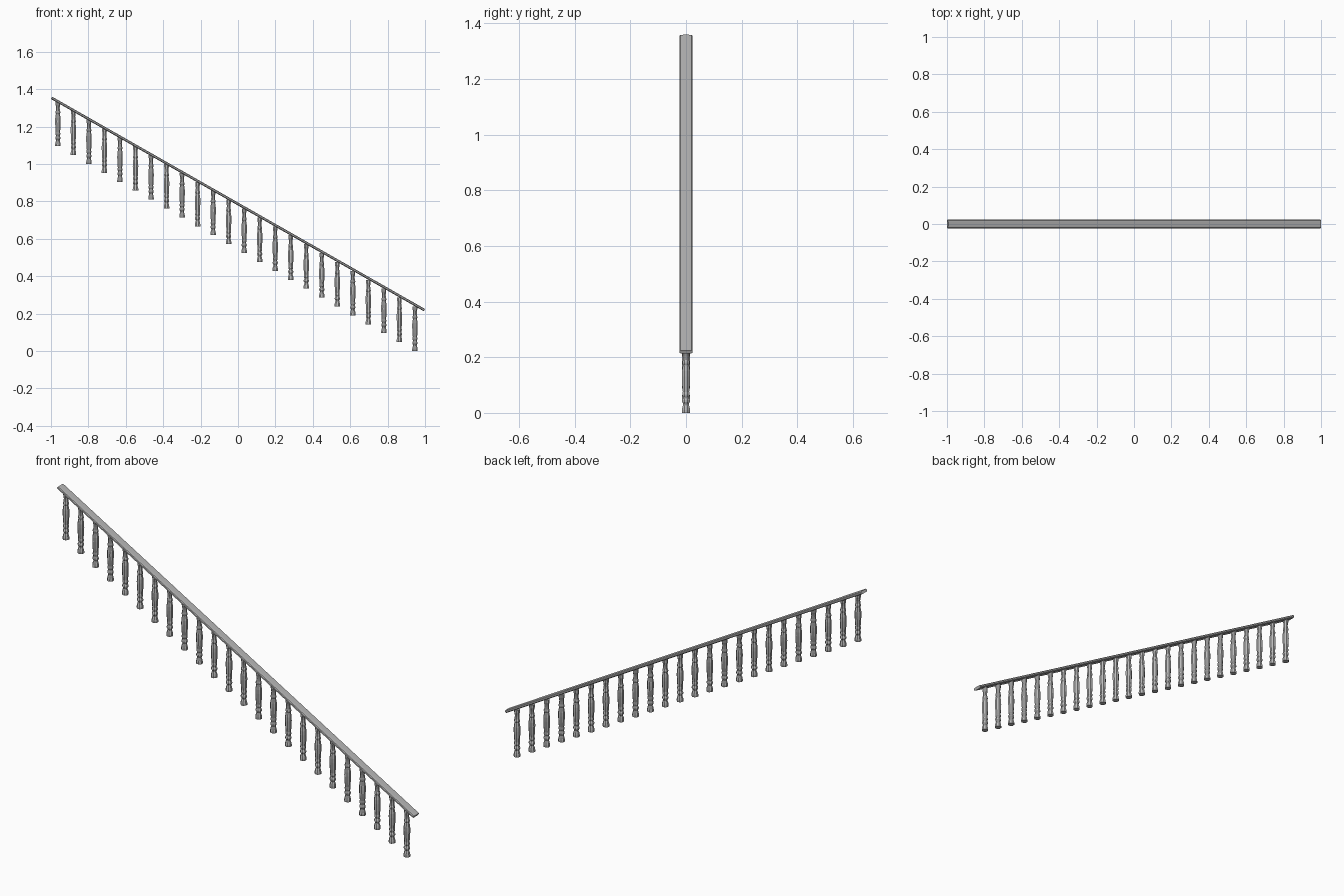
import bpy, bmesh, math

if "Cube" in bpy.data.objects:
    bpy.data.objects.remove(bpy.data.objects["Cube"])

COUNT, SIDES = 24, 8
X0, X1, Z0 = -0.963, 0.946, 1.095
ANGLE = math.radians(29.65)
THICK = 0.014

grey = bpy.data.materials.new("dark_grey")
grey.diffuse_color = (0.5, 0.5, 0.5, 1)
grey.use_nodes = True
grey.node_tree.nodes["Principled BSDF"].inputs["Base Color"].default_value = grey.diffuse_color

def finish(name, bm):
    bmesh.ops.recalc_face_normals(bm, faces=bm.faces)
    me = bpy.data.meshes.new(name)
    bm.to_mesh(me)
    bm.free()
    me.materials.append(grey)
    ob = bpy.data.objects.new(name, me)
    bpy.context.collection.objects.link(ob)
    return ob

# turned faceted baluster, profile as (radius, height)
profile = [(.0160, 0), (.0160, .010), (.0135, .022), (.0105, .030), (.0115, .034),
           (.0150, .040), (.0150, .046), (.0115, .053), (.0115, .057), (.0140, .062),
           (.0140, .068), (.0125, .075), (.0145, .095), (.0160, .130), (.0155, .150),
           (.0125, .168), (.0115, .172), (.0140, .178), (.0140, .184), (.0115, .190),
           (.0105, .205), (.0115, .215), (.0135, .223), (.0135, .238)]
bm = bmesh.new()
turn = [2 * math.pi * (i + .5) / SIDES for i in range(SIDES)]
rings = [[bm.verts.new((r * math.cos(a), r * math.sin(a), z)) for a in turn]
         for r, z in profile]
for a, b in zip(rings, rings[1:]):
    for i in range(SIDES):
        j = (i + 1) % SIDES
        bm.faces.new((a[i], a[j], b[j], b[i]))
bm.faces.new(rings[0])
bm.faces.new(rings[-1])
first = finish("baluster_01", bm)
first.location = (X0, 0, Z0)

# repeat down the slope, sharing one mesh
for k in range(1, COUNT):
    t = k / (COUNT - 1)
    ob = bpy.data.objects.new(f"baluster_{k + 1:02d}", first.data)
    ob.location = (X0 + (X1 - X0) * t, 0, Z0 * (1 - t))
    bpy.context.collection.objects.link(ob)

# sloping handrail with a moulded cross-section
half = (2 - THICK * math.sin(ANGLE)) / math.cos(ANGLE) / 2
h = THICK / 2
side = [(.017, -h), (.023, -h * .4), (.023, h * .5), (.020, h * .9), (.010, h)]
section = side + [(-y, z) for y, z in reversed(side)]
bm = bmesh.new()
ends = [[bm.verts.new((x, y, z)) for y, z in section] for x in (-half, half)]
n = len(section)
for i in range(n):
    j = (i + 1) % n
    bm.faces.new((ends[0][i], ends[0][j], ends[1][j], ends[1][i]))
for e in ends:
    bm.faces.new(e)
rail = finish("handrail", bm)
rail.rotation_euler = (0, ANGLE, 0)
rail.location = (0, 0, 0.786)
